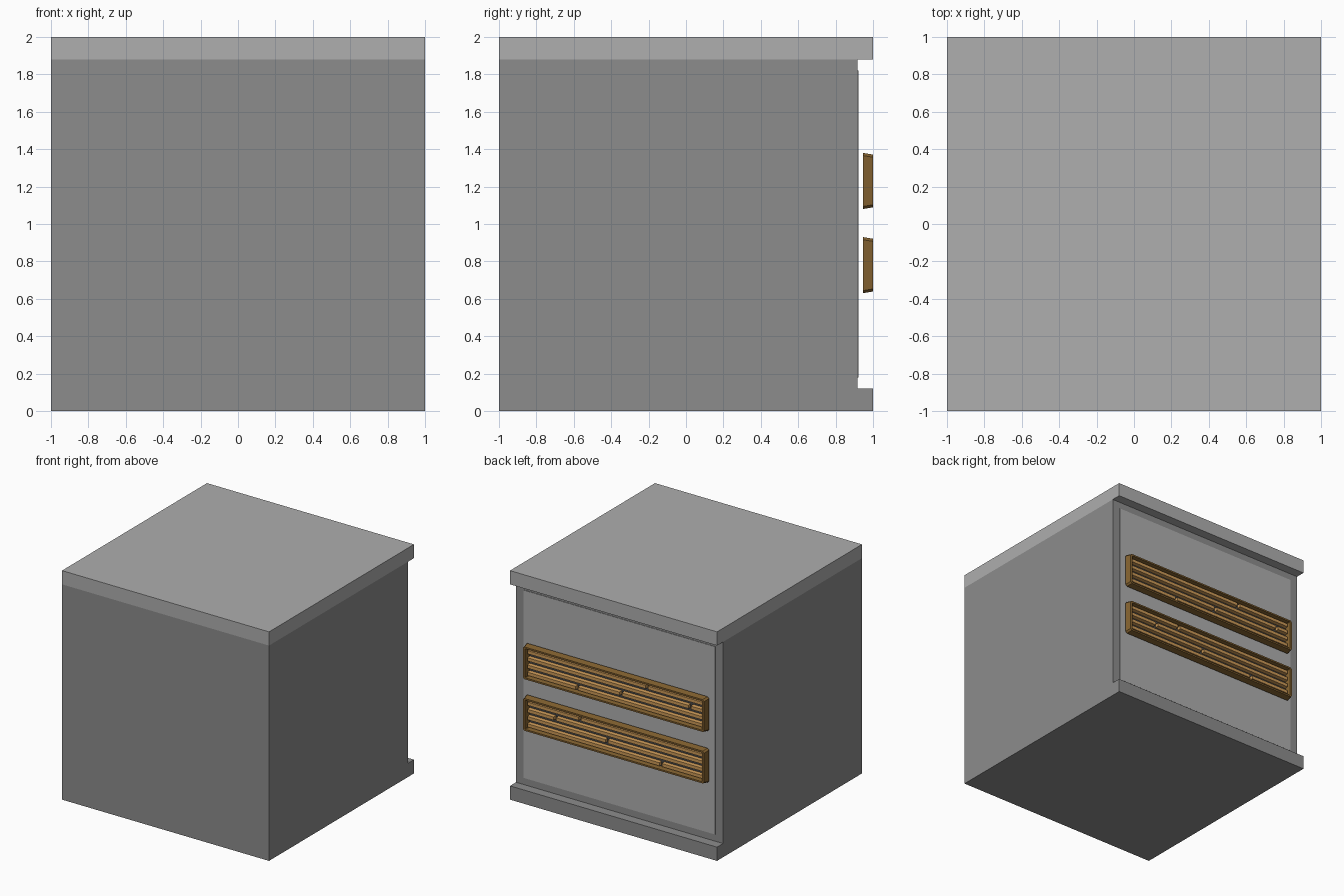
import bpy, bmesh

if "Cube" in bpy.data.objects:
    bpy.data.objects.remove(bpy.data.objects["Cube"])


def material(name, rgb):
    m = bpy.data.materials.new(name)
    m.diffuse_color = (*rgb, 1)
    m.use_nodes = True
    m.node_tree.nodes["Principled BSDF"].inputs["Base Color"].default_value = m.diffuse_color
    return m


body_grey = material("body_grey", (0.264, 0.264, 0.264))
lid_grey = material("lid_grey", (0.425, 0.425, 0.425))
dark_grey = material("dark_grey", (0.06, 0.06, 0.06))
brass = material("brass", (0.235, 0.125, 0.03))
slat_brass = material("slat_brass", (0.6, 0.32, 0.095))


def finish(name, bm, mat=None):
    bmesh.ops.recalc_face_normals(bm, faces=bm.faces)
    mesh = bpy.data.meshes.new(name)
    bm.to_mesh(mesh)
    bm.free()
    obj = bpy.data.objects.new(name, mesh)
    bpy.context.collection.objects.link(obj)
    if mat:
        mesh.materials.append(mat)
    return obj


def prism(name, profile, x0, x1, mat=None):
    """Extrude a (y, z) profile along x."""
    bm = bmesh.new()
    face = bm.faces.new([bm.verts.new((x0, y, z)) for y, z in profile])
    ext = bmesh.ops.extrude_face_region(bm, geom=[face])
    verts = [v for v in ext["geom"] if isinstance(v, bmesh.types.BMVert)]
    bmesh.ops.translate(bm, vec=(x1 - x0, 0, 0), verts=verts)
    return finish(name, bm, mat)


def box(name, x, y, z, mat=None):
    return prism(name, [(y[0], z[0]), (y[1], z[0]), (y[1], z[1]), (y[0], z[1])], *x, mat)


def ring_frame(name, cz, rings, mat):
    """Closed frame from (half width, half height, corner cut, y) loops."""
    bm = bmesh.new()
    loops = []
    for w, h, c, y in rings:
        pts = [(-w + c, -h), (w - c, -h), (w, -h + c), (w, h - c),
               (w - c, h), (-w + c, h), (-w, h - c), (-w, -h + c)]
        loops.append([bm.verts.new((px, y, cz + pz)) for px, pz in pts])
    for i, a in enumerate(loops):
        b = loops[(i + 1) % len(loops)]
        for k in range(8):
            n = (k + 1) % 8
            bm.faces.new((a[k], a[n], b[n], b[k]))
    return finish(name, bm, mat)


# Cabinet body with the bottom ledge, lid slab and thin back panel
prism("body", [(-1, 0), (1, 0), (1, 0.12), (0.917, 0.12), (0.917, 1.88), (-1, 1.88)],
      -1, 1, body_grey)
box("lid", (-1, 1), (-1, 1), (1.88, 2), lid_grey)
box("back_panel", (-0.925, 0.925), (0.91, 0.921), (0.18, 1.82), lid_grey)

# Two vents: tapered frame, dark backing, four broken slats each (top to bottom)
PITCH, GAP = 0.063, 0.012
vents = {"upper": (1.23, (-0.31, -0.725, -0.06, 0.366)),
         "lower": (0.78, (0.337, 0.578, 0.077, -0.445))}
for label, (cz, breaks) in vents.items():
    ring_frame(label + "_vent_frame", cz,
               [(0.885, 0.15, 0.014, 0.946), (0.875, 0.141, 0.014, 1.0),
                (0.855, 0.127, 0.004, 1.0), (0.845, 0.122, 0.004, 0.946)], brass)
    box(label + "_vent_backing", (-0.85, 0.85), (0.947, 0.953), (cz - 0.125, cz + 0.125), dark_grey)
    for row, gap_x in enumerate(breaks):
        z = cz + (1.5 - row) * PITCH
        profile = [(0.95, z - 0.018), (0.985, z - 0.014), (0.985, z + 0.014), (0.95, z + 0.018)]
        for side, x0, x1 in (("a", -0.842, gap_x - GAP), ("b", gap_x + GAP, 0.842)):
            prism(f"{label}_slat_{row + 1}{side}", profile, x0, x1, slat_brass)
